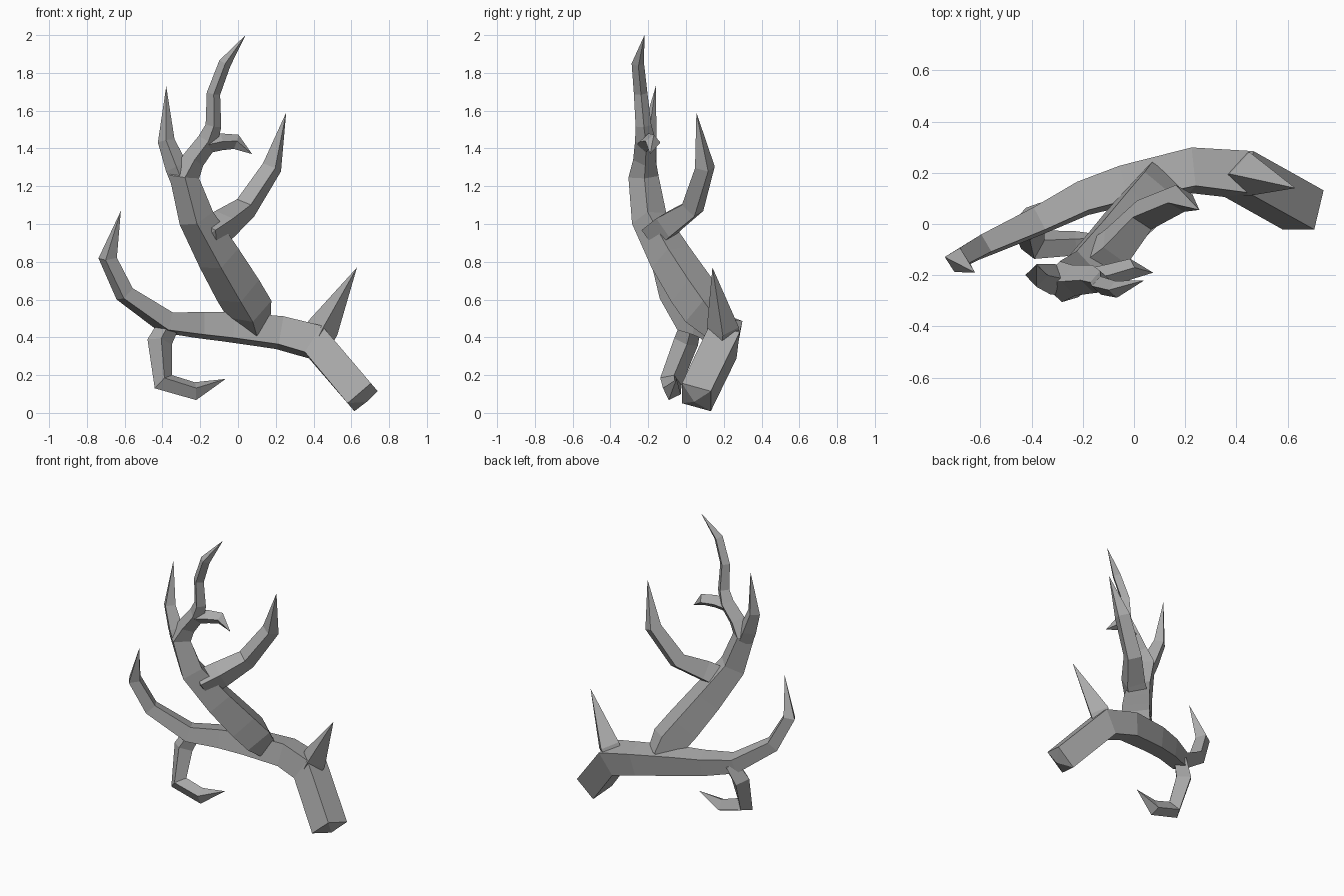
import bpy, bmesh, math
from mathutils import Vector

cube = bpy.data.objects.get("Cube")
if cube:
    bpy.data.objects.remove(cube, do_unlink=True)

GREY = (0.4, 0.4, 0.4, 1.0)
SIDES = 4
horn = bpy.data.materials.new("horn_grey")
horn.use_nodes = True
horn.diffuse_color = GREY
horn.node_tree.nodes["Principled BSDF"].inputs["Base Color"].default_value = GREY


def branch(name, path, phase=0.0):
    """Faceted tube along (x, y, z, radius) points; radius 0 closes to a tip."""
    pts = [Vector(p[:3]) for p in path]
    bm = bmesh.new()
    rings, side, last = [], None, len(pts) - 1
    for i, (p, row) in enumerate(zip(pts, path)):
        before = (p - pts[i - 1]).normalized() if i else Vector()
        after = (pts[i + 1] - p).normalized() if i < last else Vector()
        axis = (before + after).normalized()
        # carry the frame along the path so the facets do not twist
        ref = side if side else Vector((0, 1, 0))
        side = (ref - axis * ref.dot(axis)).normalized()
        up = axis.cross(side)
        if row[3] == 0:
            rings.append([bm.verts.new(p)])
            continue
        ring = []
        for k in range(SIDES):
            a = phase + math.tau * k / SIDES
            ring.append(bm.verts.new(p + (side * math.cos(a) + up * math.sin(a)) * row[3]))
        rings.append(ring)
    for a, b in zip(rings, rings[1:]):
        for k in range(SIDES):
            n = (k + 1) % SIDES
            if len(b) == 1:
                bm.faces.new((a[k], a[n], b[0]))
            else:
                bm.faces.new((a[k], a[n], b[n], b[k]))
    # slightly domed cap on the open start
    out = (pts[0] - pts[1]).normalized()
    centre = bm.verts.new(pts[0] + out * path[0][3] * 0.3)
    for k in range(SIDES):
        bm.faces.new((rings[0][(k + 1) % SIDES], rings[0][k], centre))
    bmesh.ops.recalc_face_normals(bm, faces=bm.faces)
    mesh = bpy.data.meshes.new(name)
    bm.to_mesh(mesh)
    bm.free()
    mesh.materials.append(horn)
    obj = bpy.data.objects.new(name, mesh)
    bpy.context.collection.objects.link(obj)


# Lower beam from the cut base to the outer tip
branch("lower_beam", [
    (.66, .055, .083, .115), (.41, .195, .375, .118), (.22, .21, .425, .108),
    (-.04, .15, .455, .098), (-.2, .10, .465, .085), (-.38, .01, .48, .07),
    (-.6, -.09, .63, .055), (-.69, -.14, .82, .05), (-.62, -.19, 1.07, 0)],
    phase=math.pi / 4)

# Upright trunk running on into the tallest tine
branch("upper_beam", [
    (.085, .17, .46, .09), (.06, .10, .55, .125), (0, .03, .65, .125),
    (-.10, -.08, .82, .115), (-.22, -.195, 1.03, .095), (-.285, -.225, 1.25, .08),
    (-.235, -.22, 1.34, .06), (-.16, -.215, 1.44, .055), (-.13, -.225, 1.52, .042),
    (-.13, -.24, 1.69, .036), (-.07, -.255, 1.85, .033), (.04, -.22, 2.0, 0)])

# Smaller tines at the top
branch("outer_top_tine", [
    (-.28, -.22, 1.19, .06), (-.325, -.215, 1.30, .06),
    (-.38, -.20, 1.44, .045), (-.38, -.16, 1.73, 0)])
branch("small_top_tine", [
    (-.16, -.215, 1.42, .045), (-.09, -.20, 1.435, .045),
    (-.01, -.175, 1.435, .04), (.075, -.19, 1.37, 0)])

# Side tine curving backwards off the trunk
branch("rear_tine", [
    (-.16, -.16, .94, .09), (-.07, -.09, 1.0, .085), (.04, .035, 1.085, .065),
    (.18, .10, 1.30, .055), (.255, .055, 1.59, 0)])

# Spike near the base
branch("base_spike", [
    (.42, .19, .39, .08), (.45, .195, .45, .085), (.63, .14, .77, 0)])

# Hook hanging under the lower beam
branch("lower_hook", [
    (-.36, .03, .48, .055), (-.415, .0, .375, .066), (-.395, -.08, .165, .06),
    (-.225, -.075, .115, .05), (-.065, -.05, .18, 0)])
